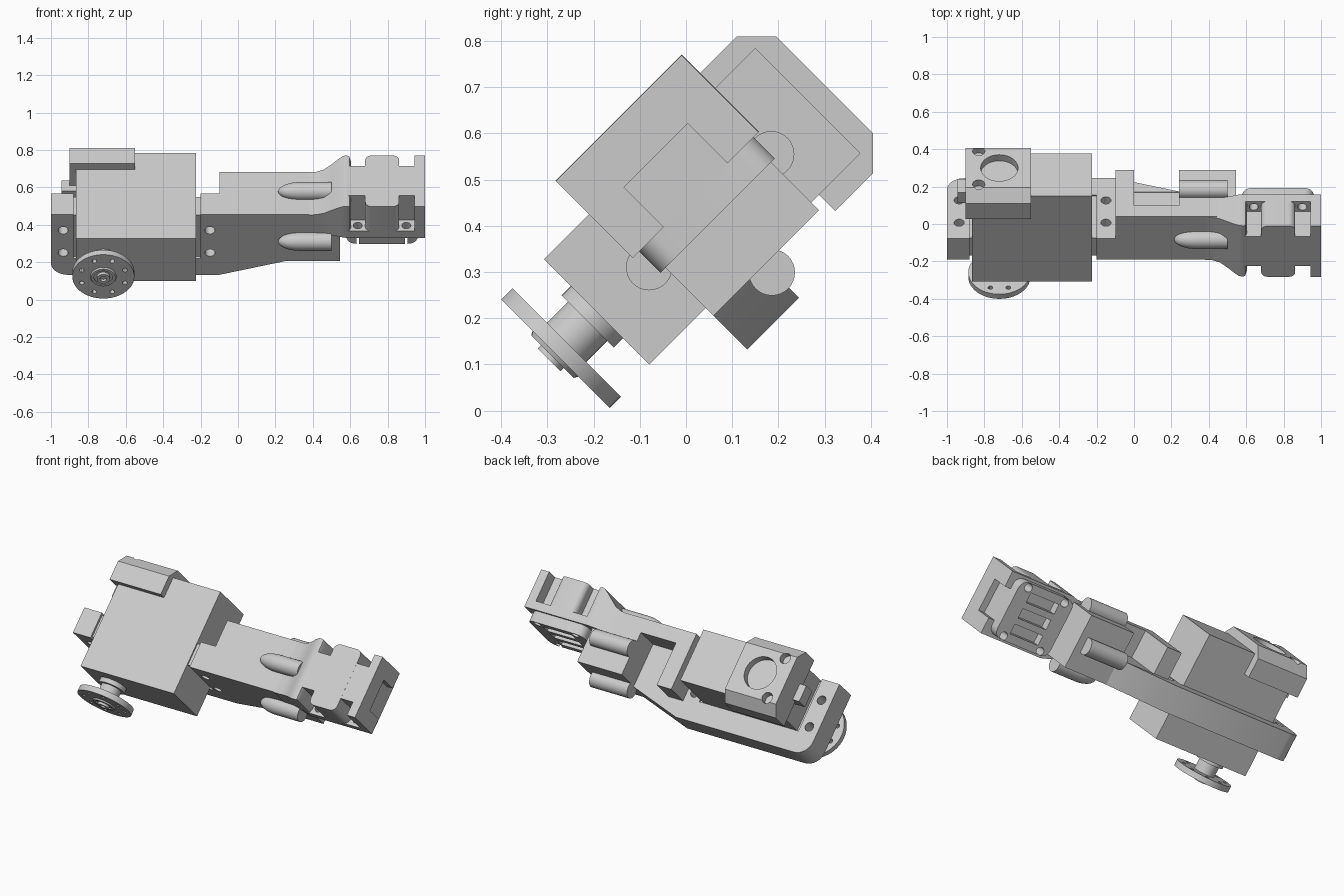
import bpy, bmesh, math
from mathutils import Matrix, Vector

if "Cube" in bpy.data.objects:
    bpy.data.objects.remove(bpy.data.objects["Cube"])

# Parts are laid out as (x, u, v), then everything is tilted 45 degrees about x
TILT = Matrix.Rotation(math.radians(45), 4, 'X')
grey = bpy.data.materials.new("light_grey")
grey.diffuse_color = (0.6, 0.6, 0.6, 1)
grey.use_nodes = True
grey.node_tree.nodes["Principled BSDF"].inputs["Base Color"].default_value = grey.diffuse_color


def finish(name, bm):
    bmesh.ops.recalc_face_normals(bm, faces=bm.faces)
    bm.transform(TILT)
    me = bpy.data.meshes.new(name)
    bm.to_mesh(me)
    bm.free()
    me.materials.append(grey)
    ob = bpy.data.objects.new(name, me)
    bpy.context.collection.objects.link(ob)
    return ob


def place(axis, a, b, h):
    return {'x': (h, a, b), 'u': (a, h, b), 'v': (a, b, h)}[axis]


def loft(name, rings):
    bm = bmesh.new()
    vs = [[bm.verts.new(p) for p in r] for r in rings]
    for r, s in zip(vs, vs[1:]):
        n = len(r)
        for i in range(n):
            bm.faces.new((r[i], r[(i + 1) % n], s[(i + 1) % n], s[i]))
    bm.faces.new(vs[0])
    bm.faces.new(vs[-1])
    return finish(name, bm)


def prism(name, pts, axis, h0, h1):
    return loft(name, [[place(axis, a, b, h) for a, b in pts] for h in (h0, h1)])


def box(name, x0, x1, u0, u1, v0, v1):
    return prism(name, [(x0, u0), (x1, u0), (x1, u1), (x0, u1)], 'v', v0, v1)


def lathe(name, profile, axis, ca, cb, n=32):
    rings = []
    for h, r in profile:
        rings.append([place(axis, ca + r * math.cos(2 * math.pi * i / n),
                            cb + r * math.sin(2 * math.pi * i / n), h) for i in range(n)])
    return loft(name, rings)


def rounded(x0, x1, u0, u1, r, n=6):
    pts = []
    for k, (cx, cu) in enumerate([(x1 - r, u1 - r), (x0 + r, u1 - r),
                                  (x0 + r, u0 + r), (x1 - r, u0 + r)]):
        for i in range(n + 1):
            t = math.pi / 2 * (k + i / n)
            pts.append((cx + r * math.cos(t), cu + r * math.sin(t)))
    return pts


def select(ob):
    bpy.ops.object.select_all(action='DESELECT')
    ob.select_set(True)
    bpy.context.view_layer.objects.active = ob


def cut(ob, *cutters):
    select(ob)
    for c in cutters:
        m = ob.modifiers.new("cut", 'BOOLEAN')
        m.operation = 'DIFFERENCE'
        m.solver = 'EXACT'
        m.object = c
        bpy.ops.object.modifier_apply(modifier=m.name)
        bpy.data.objects.remove(c)


def hole(axis, ca, cb, r, h0, h1, n=20):
    return lathe("hole_cutter", [(h0, r), (h1, r)], axis, ca, cb, n)


# Servo body and its cable socket
box("servo_body", -0.865, -0.225, 0.014, 0.661, 0.127, 0.449)
socket = box("cable_socket", -0.945, -0.86, 0.49, 0.57, 0.23, 0.33)

# Chamfered rear cap with bearing opening and screw holes
cap = prism("rear_cap", [(0.534, 0.077), (0.65, 0.077), (0.711, 0.138), (0.711, 0.435),
                         (0.65, 0.495), (0.534, 0.495)], 'x', -0.9, -0.55)
cut(cap, hole('u', -0.72, 0.287, 0.1, 0.665, 0.8, 32),
    hole('u', -0.83, 0.16, 0.033, 0.665, 0.8), hole('u', -0.83, 0.41, 0.033, 0.665, 0.8))

# Output horn: collar, neck, drilled disc, centre boss
lathe("horn_collar", [(-0.014, 0.08), (0.014, 0.08)], 'u', -0.72, 0.287)
lathe("horn_neck", [(-0.08, 0.06), (-0.014, 0.06)], 'u', -0.72, 0.287)
disc = lathe("horn_disc", [(-0.113, 0.166), (-0.078, 0.166)], 'u', -0.72, 0.287, 48)
cut(disc, *[hole('u', -0.72 + 0.125 * math.cos(t), 0.287 + 0.125 * math.sin(t), 0.013, -0.2, 0, 12)
            for t in [math.pi / 4 * (i + 0.5) for i in range(8)]])
lathe("horn_boss", [(-0.113, 0.07), (-0.122, 0.065), (-0.122, 0.05), (-0.114, 0.05),
                    (-0.114, 0.035), (-0.132, 0.035), (-0.132, 0.018), (-0.116, 0.018)],
      'u', -0.72, 0.287)

# U-shaped bracket around the servo, running into a ramp under the arm
corner = [(-0.91 - 0.09 * math.cos(t), 0.09 - 0.09 * math.sin(t))
          for t in [math.pi / 2 * i / 8 for i in range(9)]]
bracket = prism("servo_bracket", [(-1, 0.455)] + corner +
                [(-0.1, 0), (0.25, 0.103), (-0.1, 0.103), (-0.1, 0.455), (-0.2, 0.455),
                 (-0.2, 0.125), (-0.88, 0.125), (-0.88, 0.455)], 'u', 0.187, 0.346)
cut(bracket, *[hole('u', x, v, 0.027, 0.1, 0.4) for x in (-0.935, -0.15) for v in (0.167, 0.336)])
# Thin gap fillers between servo and bracket
for name, x0, x1 in (("left_shim", -0.88, -0.865), ("right_shim", -0.225, -0.2)):
    box(name, x0, x1, 0.2, 0.335, 0.125, 0.44)

# Arm block with rear corner pocket
arm = box("arm", -0.1, 0.545, 0.187, 0.51, 0.103, 0.455)
cut(arm, box("pocket_cutter", 0, 0.24, 0.343, 0.6, 0.05, 0.37))

# Smooth flare from arm to head
rings = []
for x, w, top in [(0.38, 0.1615, 0.4552), (0.42, 0.162, 0.458), (0.46, 0.165, 0.472),
                  (0.5, 0.174, 0.502), (0.535, 0.184, 0.53), (0.56, 0.191, 0.547),
                  (0.58, 0.1925, 0.552), (0.595, 0.189, 0.548), (0.603, 0.17, 0.53)]:
    c = 0.346
    rings.append([(x, c - w, 0.315), (x, c + w, 0.315), (x, c + w, top), (x, c - w, top)])
flare = loft("arm_flare", rings)

# Four bolt housings around the arm: two bullet-nosed, two flat-ended
tip = [(0.335 - 0.12 * math.cos(t), max(0.002, 0.05 * math.sin(t)))
       for t in [math.pi / 2 * i / 8 for i in range(9)]]
housings = [lathe("bolt_housing_top", tip + [(0.5, 0.05)], 'x', 0.35, 0.468),
            lathe("bolt_housing_front", tip + [(0.5, 0.05)], 'x', 0.163, 0.276),
            lathe("bolt_housing_rear", [(0.24, 0.05), (0.5, 0.05)], 'x', 0.523, 0.262),
            lathe("bolt_housing_bottom", [(0.24, 0.05), (0.5, 0.05)], 'x', 0.343, 0.08)]

# Head: flange, core, rounded middle lug and slotted end wall
U0, U1 = 0.152, 0.537
screws = [(x, u) for x in (0.64, 0.9) for u in (0.195, 0.494)]
flange = box("head_flange", 0.575, 0.945, U0, U1, 0.315, 0.365)
cut(flange, *[hole('v', x, u, 0.024, 0.2, 0.5) for x, u in screws])
box("head_core", 0.59, 0.945, 0.235, 0.458, 0.365, 0.551)
lug = prism("head_lug", rounded(0.68, 0.862, U0, U1, 0.035), 'v', 0.365, 0.5515)
end = box("head_end_wall", 0.945, 1.0, U0, U1, 0.315, 0.551)
cut(end, box("slot_cutter", 0.96, 1.1, 0.247, 0.442, 0.2, 0.437))

# Rounded mounting plate under the head with screw holes and slots
plate = prism("mounting_plate", rounded(0.58, 0.96, 0.172, 0.522, 0.05), 'v', 0.25, 0.315)
cut(plate, *[hole('v', x, u, 0.024, 0.2, 0.5) for x, u in screws],
    *[box("slot_cutter", 0.67, 0.87, u - 0.03, u + 0.03, 0.2, 0.3) for u in (0.25, 0.347, 0.444)])

# Smooth the round parts, keeping sharp edges
for ob in list(bpy.data.objects):
    select(ob)
    bpy.ops.object.shade_smooth_by_angle(angle=math.radians(30))
